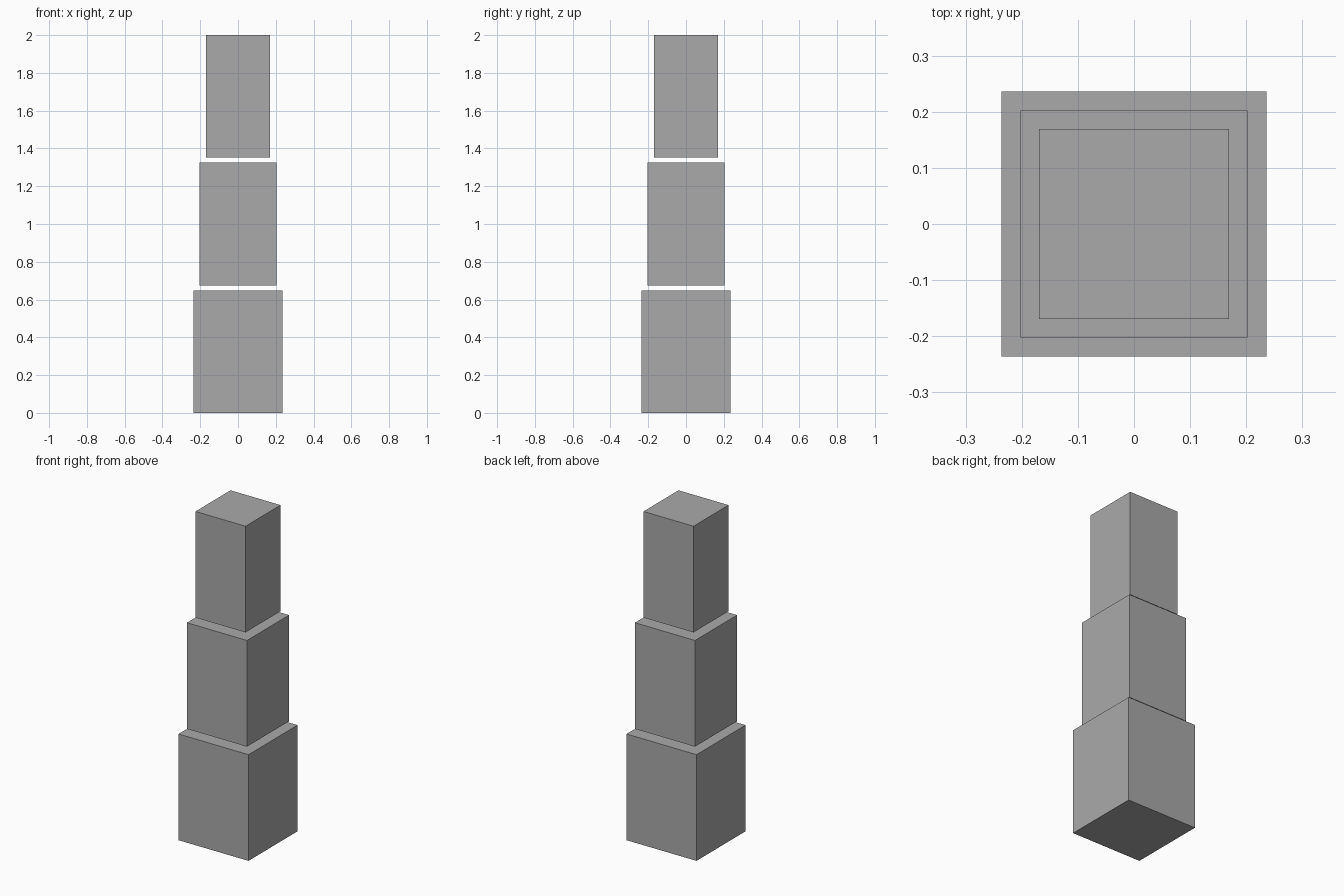
import bpy

if "Cube" in bpy.data.objects:
    bpy.data.objects.remove(bpy.data.objects["Cube"])

# One plain grey for the whole tower
grey = bpy.data.materials.new("plain grey")
grey.diffuse_color = (0.4, 0.4, 0.4, 1.0)
grey.use_nodes = True
grey.node_tree.nodes["Principled BSDF"].inputs["Base Color"].default_value = grey.diffuse_color

HEIGHT = 0.6486   # height of each block
GAP = 0.0271      # open space between blocks


def block(name, half_width, z_bottom):
    bpy.ops.mesh.primitive_cube_add(size=1, location=(0, 0, z_bottom + HEIGHT / 2))
    ob = bpy.context.object
    ob.name = name
    ob.scale = (2 * half_width, 2 * half_width, HEIGHT)
    bpy.ops.object.transform_apply(location=False, rotation=False, scale=True)
    ob.data.materials.append(grey)


# Three stacked square blocks, narrowing upward
for i, (name, half) in enumerate([("lower_block", 0.2365),
                                  ("middle_block", 0.2027),
                                  ("upper_block", 0.1689)]):
    block(name, half, i * (HEIGHT + GAP))
